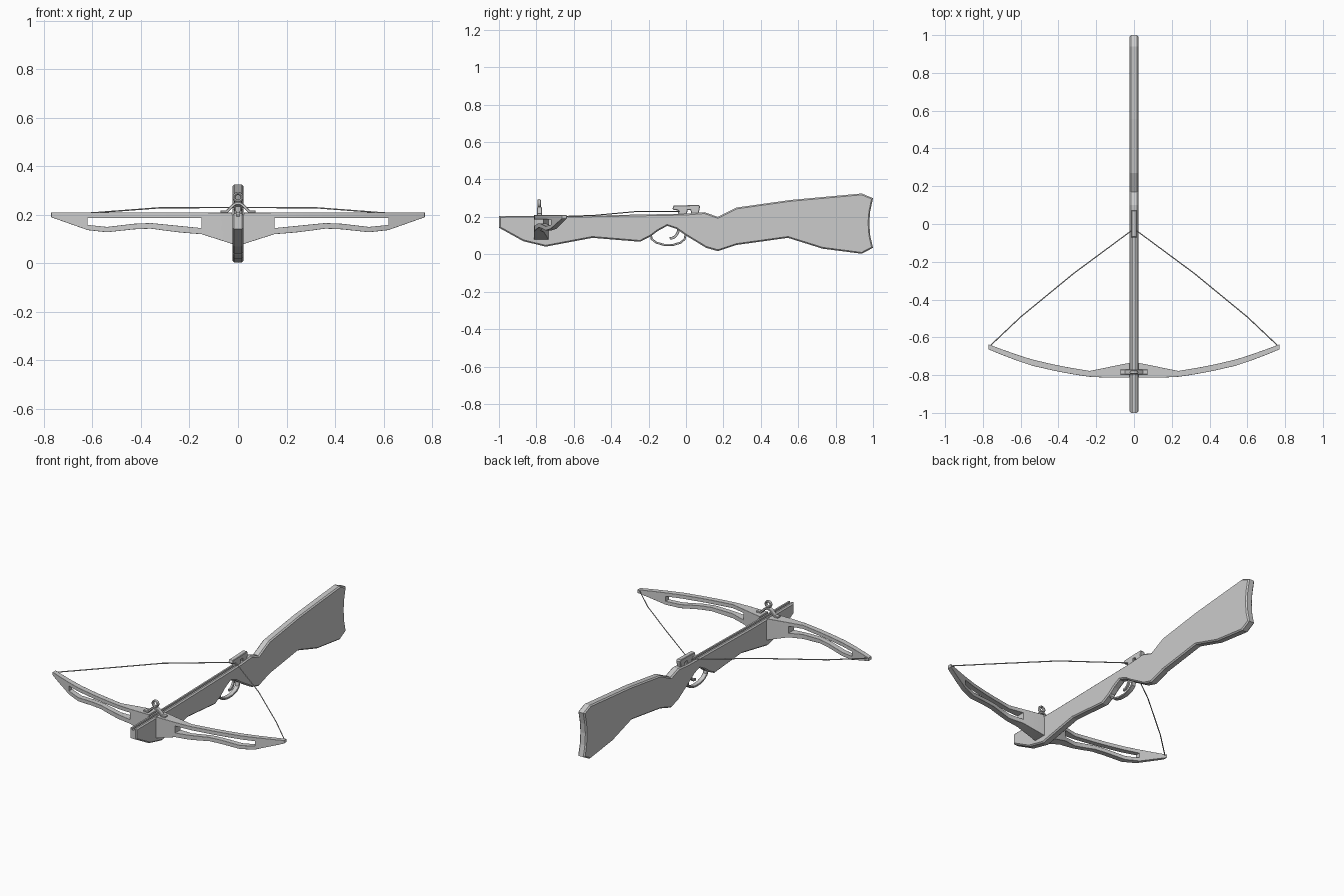
import bpy, bmesh, math
from mathutils import Vector

if "Cube" in bpy.data.objects:
    bpy.data.objects.remove(bpy.data.objects["Cube"])


def finish(name, bm, smooth=False):
    bmesh.ops.recalc_face_normals(bm, faces=bm.faces)
    me = bpy.data.meshes.new(name)
    bm.to_mesh(me)
    bm.free()
    ob = bpy.data.objects.new(name, me)
    bpy.context.collection.objects.link(ob)
    if smooth:
        bpy.ops.object.select_all(action='DESELECT')
        ob.select_set(True)
        bpy.context.view_layer.objects.active = ob
        bpy.ops.object.shade_smooth_by_angle(angle=math.radians(35))
    return ob


def prism(name, pts, axis, lo, hi, bevel=0, smooth=False):
    """Extrude a profile: (y,z) along 'X' or (x,z) along 'Y', chamfering the rims."""
    bm = bmesh.new()
    place = (lambda a, b, d: (d, a, b)) if axis == 'X' else (lambda a, b, d: (a, d, b))
    f = bm.faces.new([bm.verts.new(place(a, b, lo)) for a, b in pts])
    ext = bmesh.ops.extrude_face_region(bm, geom=[f])
    k = 0 if axis == 'X' else 1
    for v in ext['geom']:
        if isinstance(v, bmesh.types.BMVert):
            v.co[k] = hi
    bmesh.ops.recalc_face_normals(bm, faces=bm.faces)
    if bevel:
        rims = [e for e in bm.edges if abs(e.verts[0].co[k] - e.verts[1].co[k]) < 1e-6]
        bmesh.ops.bevel(bm, geom=rims, offset=bevel, segments=1, affect='EDGES')
    return finish(name, bm, smooth)


def band(path, t):
    """Outline of a strip of thickness t following a 2D path."""
    p = [Vector(q) for q in path]
    left, right = [], []
    for i, q in enumerate(p):
        d = (p[min(i + 1, len(p) - 1)] - p[max(i - 1, 0)]).normalized()
        n = Vector((-d.y, d.x)) * t / 2
        left.append(tuple(q + n))
        right.append(tuple(q - n))
    return left + right[::-1]


def interp(table, x):
    for (x0, a), (x1, b) in zip(table, table[1:]):
        if x <= x1:
            return a + (b - a) * (x - x0) / (x1 - x0)
    return table[-1][1]


# Stock: chamfered side profile with a bolt groove along the top
stock = prism("stock", [
    (-1, .205), (-.6, .206), (0, .217), (.1, .225), (.17, .2), (.27, .25), (.555, .29),
    (.94, .325), (1, .3), (.985, .23), (.98, .17), (.985, .1), (1, .035), (.94, .003),
    (.73, .03), (.545, .088), (.27, .05), (.17, .017), (.107, .035), (0, .1),
    (-.05, .135), (-.1, .152), (-.15, .125), (-.19, .095), (-.245, .067), (-.5, .088),
    (-.75, .041), (-.87, .07), (-1, .142)], 'X', -.0225, .0225, .007)
cutter = prism("groove_cutter", [(-1.1, .192), (-.03, .203), (-.03, .26), (-1.1, .26)],
               'X', -.006, .006)
cutter.hide_render = True
cutter.hide_viewport = True
mod = stock.modifiers.new("groove", 'BOOLEAN')
mod.operation = 'DIFFERENCE'
mod.object = cutter

# Bow: pierced front outline, extruded and bent to its plan curve
stations = [0, .0225, .0245, .15, .235, .3, .36, .43, .54, .62, .7, .77]
bottom = [(0, .08), (.0245, .08), (.15, .12), (.25, .128), (.36, .143), (.43, .14),
          (.54, .128), (.62, .137), (.77, .19)]
hole_low = [(0, .13), (.15, .145), (.25, .155), (.36, .166), (.43, .163), (.54, .15),
            (.62, .158), (.77, .197)]
hole_top = [(0, .18), (.15, .187), (.62, .187), (.77, .203)]
top = [(0, .19), (.0225, .19), (.0245, .209), (.77, .209)]
front_y = [(0, -.813), (.17, -.813), (.25, -.808), (.4, -.782), (.54, -.75),
           (.65, -.713), (.77, -.664)]
back_y = [(0, -.733), (.0245, -.735), (.235, -.778), (.4, -.75), (.54, -.717),
          (.65, -.682), (.77, -.637)]
bm = bmesh.new()
xs = [-x for x in stations[:0:-1]] + stations
grid = [[bm.verts.new((x, 0, interp(t, abs(x)))) for t in (bottom, hole_low, hole_top, top)]
        for x in xs]
for i in range(len(xs) - 1):
    mid = abs(xs[i] + xs[i + 1]) / 2
    for j in range(3):
        if j == 1 and .15 < mid < .62:
            continue
        bm.faces.new((grid[i][j], grid[i + 1][j], grid[i + 1][j + 1], grid[i][j + 1]))
fronts = list(bm.verts)
ext = bmesh.ops.extrude_face_region(bm, geom=list(bm.faces))
for v in fronts:
    v.co.y = interp(front_y, abs(v.co.x))
for v in ext['geom']:
    if isinstance(v, bmesh.types.BMVert):
        v.co.y = interp(back_y, abs(v.co.x))
bow = finish("bow", bm, True)
bev = bow.modifiers.new("soft_edges", 'BEVEL')
bev.width = .004
bev.segments = 2
bev.limit_method = 'ANGLE'
bev.angle_limit = math.radians(50)

# Bow string: drawn back to the latch
half = [(.76, -.643, .203), (.6, -.492, .208), (.32, -.262, .229), (.016, -.037, .23)]
pts = half + [(-x, y, z) for x, y, z in half[::-1]]
cu = bpy.data.curves.new("string", 'CURVE')
cu.dimensions = '3D'
cu.bevel_depth = .003
cu.bevel_resolution = 1
cu.use_fill_caps = True
sp = cu.splines.new('POLY')
sp.points.add(len(pts) - 1)
for p, c in zip(sp.points, pts):
    p.co = (*c, 1)
bpy.context.collection.objects.link(bpy.data.objects.new("string", cu))

# Trigger guard and trigger
prism("trigger_guard", band([(-.187, .105), (-.184, .082), (-.16, .063), (-.12, .051),
      (-.07, .05), (-.03, .062), (-.008, .08), (-.001, .108)], .011),
      'X', -.014, .014, .002, True)
prism("trigger", band([(-.04, .145), (-.042, .12), (-.053, .1), (-.068, .088), (-.087, .085)],
      .014), 'X', -.007, .007, .002, True)

# Latch: top plate on two feet
prism("latch", [(-.072, .245), (-.066, .26), (.068, .264), (.075, .256), (.072, .238),
      (.066, .212), (.03, .212), (.024, .236), (.008, .236), (.004, .21), (-.04, .21),
      (-.044, .235), (-.066, .237)], 'X', -.014, .014, .003)

# Front sight: ring on a splayed bracket
legs = [(.072, .212), (.046, .213), (.022, .238), (.01, .246)]
prism("sight_bracket", band(legs + [(-x, z) for x, z in legs[::-1]], .012),
      'Y', -.797, -.771, .002, True)
bpy.ops.mesh.primitive_torus_add(major_radius=.0165, minor_radius=.0065, major_segments=20,
                                 minor_segments=8, location=(0, -.785, .272),
                                 rotation=(math.pi / 2, 0, 0))
ring = bpy.context.object
ring.name = "sight_ring"
ring.scale.z = 1.5
bpy.ops.object.shade_smooth_by_angle()
